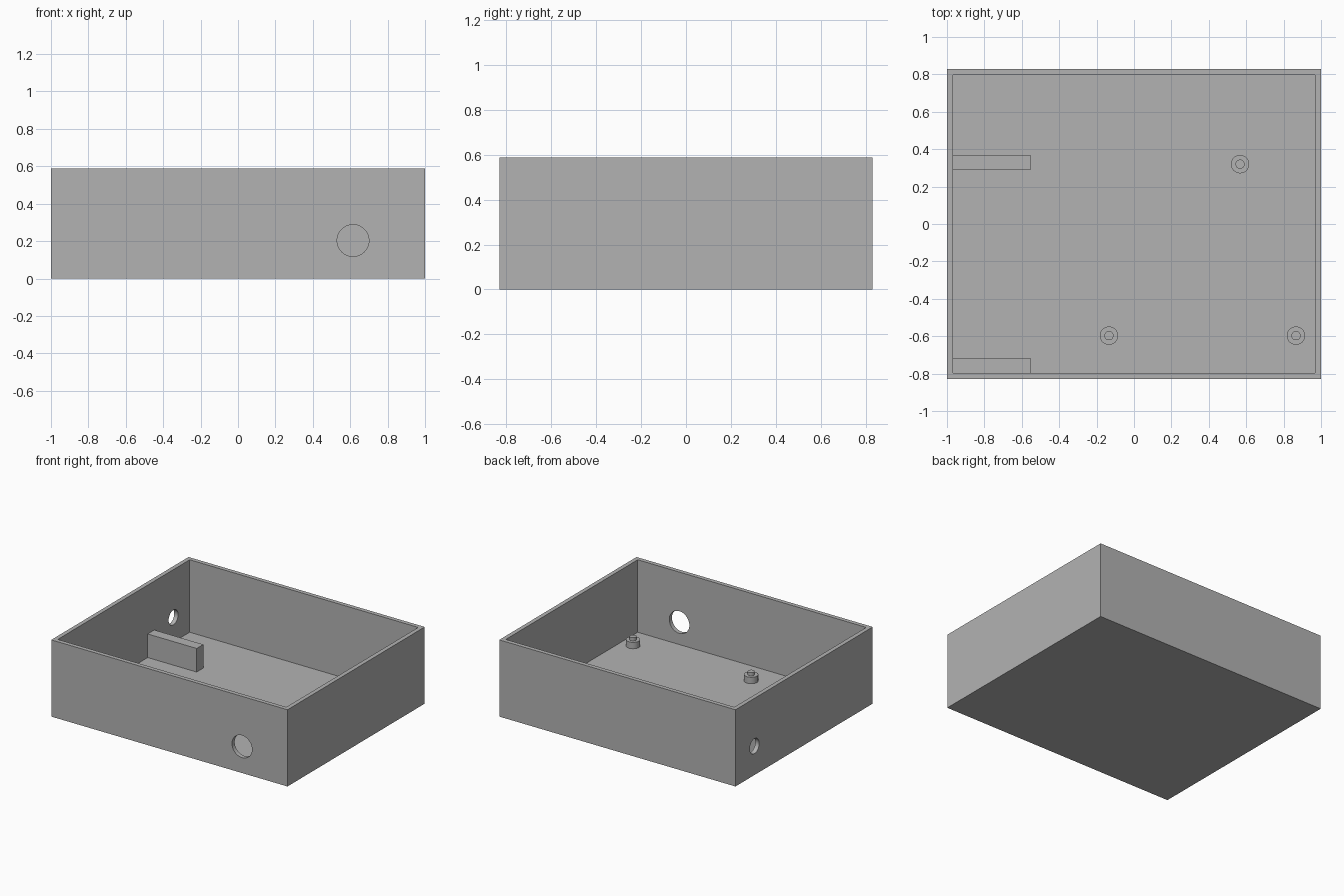
import bpy, math

if "Cube" in bpy.data.objects:
    bpy.data.objects.remove(bpy.data.objects["Cube"], do_unlink=True)

W, D, H = 2.0, 1.66, 0.587      # outer size
T = 0.0325                      # wall and floor thickness

grey = bpy.data.materials.new("plain grey")
grey.use_nodes = True
COLOUR = (0.45, 0.45, 0.45, 1)
grey.diffuse_color = COLOUR
grey.node_tree.nodes["Principled BSDF"].inputs["Base Color"].default_value = COLOUR


def box(name, x, y, z):
    """Box from (min, max) pairs."""
    bpy.ops.mesh.primitive_cube_add(size=1, location=[sum(p) / 2 for p in (x, y, z)])
    ob = bpy.context.object
    ob.name = name
    ob.scale = [p[1] - p[0] for p in (x, y, z)]
    bpy.ops.object.transform_apply(location=False, rotation=False, scale=True)
    ob.data.materials.append(grey)
    return ob


def cylinder(name, r, depth, loc, rot=(0, 0, 0)):
    bpy.ops.mesh.primitive_cylinder_add(vertices=48, radius=r, depth=depth,
                                        location=loc, rotation=rot)
    ob = bpy.context.object
    ob.name = name
    ob.data.materials.append(grey)
    bpy.ops.object.shade_smooth_by_angle(angle=math.radians(30))
    return ob


def cut(target, cutter):
    bpy.context.view_layer.objects.active = target
    mod = target.modifiers.new("cut", 'BOOLEAN')
    mod.operation, mod.solver, mod.object = 'DIFFERENCE', 'EXACT', cutter
    bpy.ops.object.modifier_apply(modifier=mod.name)
    bpy.data.objects.remove(cutter, do_unlink=True)


# Open tray with a cable hole in the front wall and a smaller one in the side wall
tray = box("tray", (-W / 2, W / 2), (-D / 2, D / 2), (0, H))
cut(tray, box("cavity", (-W / 2 + T, W / 2 - T), (-D / 2 + T, D / 2 - T), (T, H + 0.2)))
cut(tray, cylinder("front_hole", 0.085, 0.2, (0.615, -D / 2, 0.203), (math.pi / 2, 0, 0)))
cut(tray, cylinder("side_hole", 0.057, 0.2, (-W / 2, 0.6, 0.221), (0, math.pi / 2, 0)))

# Support blocks against the side wall
for name, y in (("back_block", (0.29, 0.37)), ("front_block", (-D / 2 + T, -0.717))):
    box(name, (-W / 2 + T, -0.553), y, (T, 0.213))

# Standoffs with locating pegs
BODY, PEG = 0.049, 0.024
for i, (x, y) in enumerate(((0.567, 0.32), (-0.134, -0.597), (0.866, -0.597)), 1):
    cylinder(f"standoff_{i}", 0.049, BODY, (x, y, T + BODY / 2))
    cylinder(f"standoff_peg_{i}", 0.0245, PEG, (x, y, T + BODY + PEG / 2))
